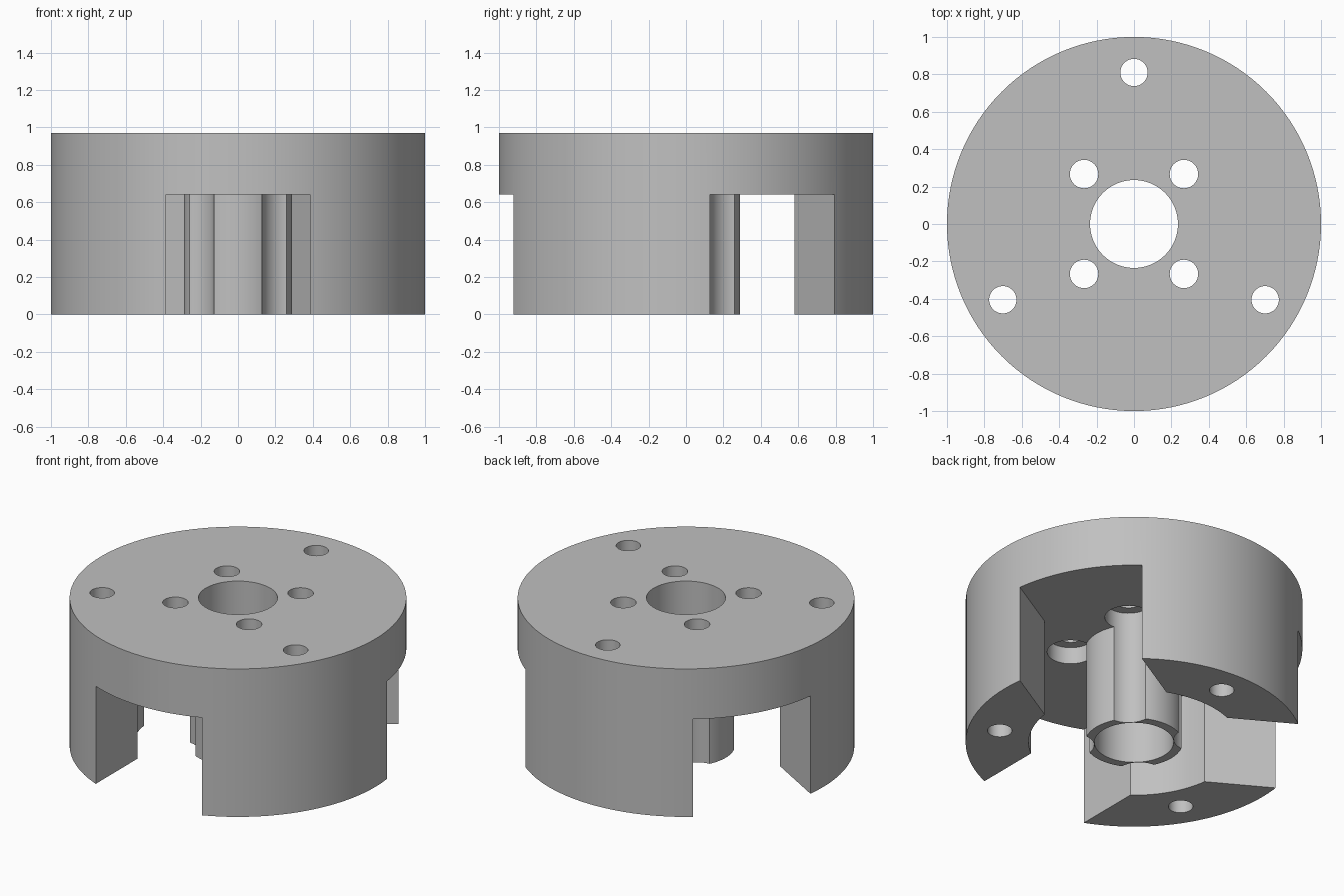
import bpy
from math import sin, cos, radians

cube = bpy.data.objects.get("Cube")
if cube:
    bpy.data.objects.remove(cube, do_unlink=True)

TOP, FLOOR = 0.97, 0.64      # full height and underside of the plate

grey = bpy.data.materials.new("machined grey")
grey.use_nodes = True
colour = (0.53, 0.53, 0.53, 1)
grey.diffuse_color = colour
grey.node_tree.nodes["Principled BSDF"].inputs["Base Color"].default_value = colour


def cylinder(name, radius, z0, z1, x=0, y=0, sides=64):
    bpy.ops.mesh.primitive_cylinder_add(vertices=sides, radius=radius, depth=z1 - z0,
                                        location=(x, y, (z0 + z1) / 2))
    obj = bpy.context.object
    obj.name = name
    obj.data.materials.append(grey)
    return obj


def combine(target, tool, operation="DIFFERENCE"):
    """Apply a boolean and discard the tool."""
    mod = target.modifiers.new("boolean", "BOOLEAN")
    mod.operation, mod.solver, mod.object = operation, "EXACT", tool
    bpy.ops.object.select_all(action="DESELECT")
    bpy.context.view_layer.objects.active = target
    target.select_set(True)
    bpy.ops.object.modifier_apply(modifier=mod.name)
    bpy.data.objects.remove(tool, do_unlink=True)


# Round body hollowed from below, leaving the plate
body = cylinder("slotted_housing", 1, 0, TOP, sides=128)
combine(body, cylinder("pocket", 0.626, -0.2, FLOOR, sides=96))

# Three straight-sided slots separate the legs
for angle in (30, 150, 270):
    a = radians(angle)
    bpy.ops.mesh.primitive_cube_add(size=1, location=(0.8 * cos(a), 0.8 * sin(a), FLOOR / 2 - 0.1),
                                    rotation=(0, 0, a))
    slot = bpy.context.object
    slot.scale = (1, 0.77, FLOOR + 0.2)
    bpy.context.view_layer.update()
    combine(body, slot)

# Central hub, hanging from the plate
combine(body, cylinder("hub", 0.29, 0, FLOOR + 0.1), "UNION")

# Four screw holes, counterbored from below into the hub
for sx in (-1, 1):
    for sy in (-1, 1):
        x, y = 0.267 * sx, 0.267 * sy
        combine(body, cylinder("counterbore", 0.14, -0.2, FLOOR + 0.11, x, y, 48))
        combine(body, cylinder("screw_hole", 0.076, FLOOR, TOP + 0.2, x, y, 48))

# Centre bore and one through hole per leg
combine(body, cylinder("bore", 0.235, -0.2, TOP + 0.2))
for angle in (90, 210, 330):
    a = radians(angle)
    combine(body, cylinder("leg_hole", 0.073, -0.2, TOP + 0.2, 0.81 * cos(a), 0.81 * sin(a), 48))

bpy.ops.object.select_all(action="DESELECT")
body.select_set(True)
bpy.context.view_layer.objects.active = body
bpy.ops.object.transform_apply(location=True, rotation=True, scale=True)
bpy.ops.object.shade_smooth_by_angle(angle=radians(30))
